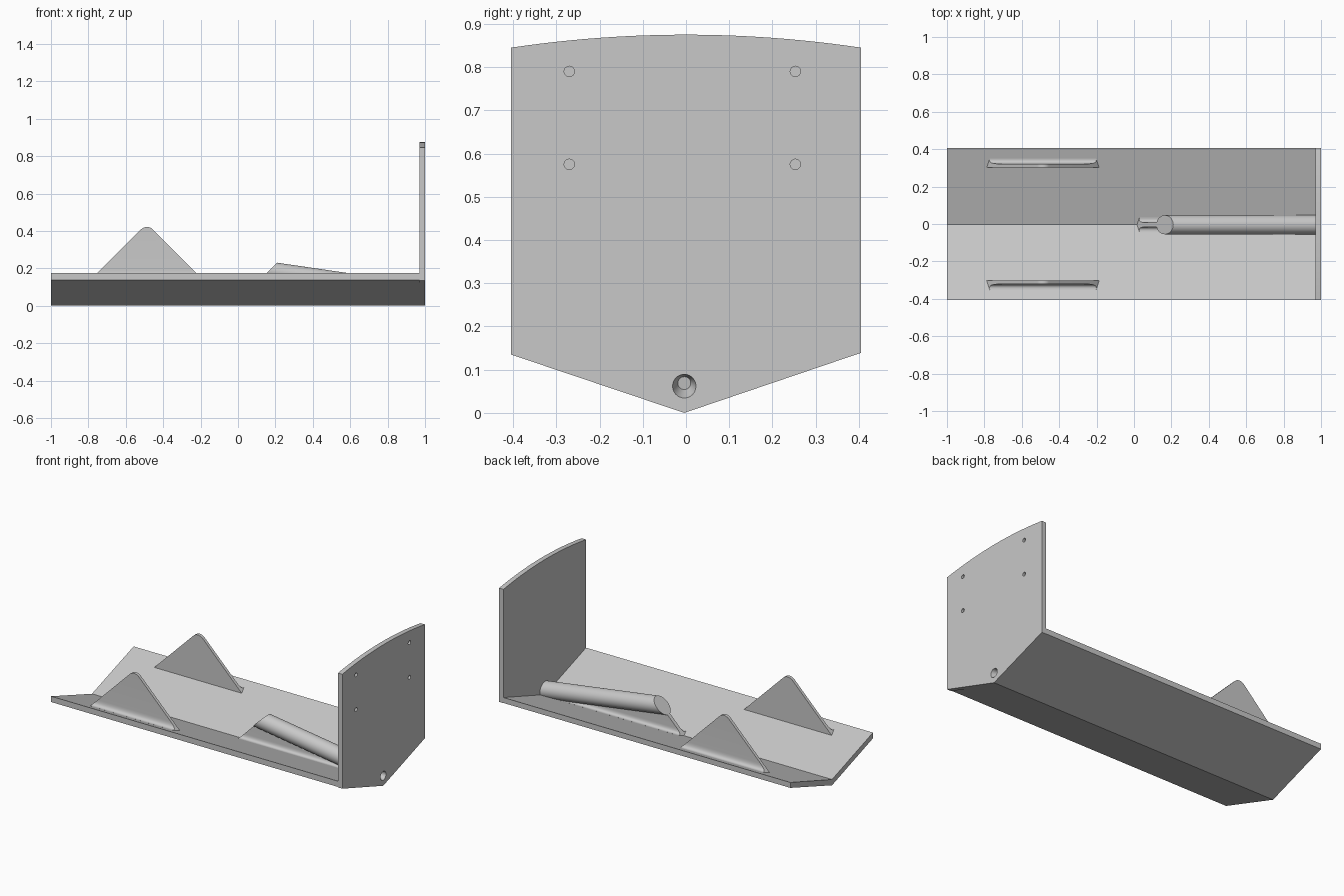
import bpy, bmesh, math
from mathutils import Vector

cube = bpy.data.objects.get("Cube")
if cube:
    bpy.data.objects.remove(cube)

grey = bpy.data.materials.new("light_grey")
grey.use_nodes = True
GREY = (0.58, 0.58, 0.58, 1)
grey.diffuse_color = GREY
grey.node_tree.nodes["Principled BSDF"].inputs["Base Color"].default_value = GREY

HALF, WALL, SLOPE, MID = 0.405, 0.036, 0.34, -0.004
TILT = 0.146                      # fall of the tube per unit of x
AXIS_END = Vector((1, MID, 0.063))


def floor_z(y):
    return WALL + SLOPE * abs(y)


def axis_at(x):
    return AXIS_END + Vector((x - 1, 0, (1 - x) * TILT))


def finish(name, bm):
    bmesh.ops.recalc_face_normals(bm, faces=bm.faces)
    mesh = bpy.data.meshes.new(name)
    bm.to_mesh(mesh)
    bm.free()
    mesh.materials.append(grey)
    ob = bpy.data.objects.new(name, mesh)
    bpy.context.collection.objects.link(ob)
    return ob


def prism(name, points, axis, lo, hi, cuts=()):
    """Extrude a 2D outline along x (points are y, z) or y (points are x, z)."""
    bm = bmesh.new()
    place = (lambda p: (lo, p[0], p[1])) if axis == "x" else (lambda p: (p[0], lo, p[1]))
    face = bm.faces.new([bm.verts.new(place(p)) for p in points])
    new = bmesh.ops.extrude_face_region(bm, geom=[face])["geom"]
    step = Vector((hi - lo, 0, 0)) if axis == "x" else Vector((0, hi - lo, 0))
    bmesh.ops.translate(bm, vec=step, verts=[g for g in new if isinstance(g, bmesh.types.BMVert)])
    trim(bm, cuts)
    return finish(name, bm)


def trim(bm, cuts):
    """Remove everything on the normal side of each plane and cap the opening."""
    for co, no in cuts:
        geom = bm.verts[:] + bm.edges[:] + bm.faces[:]
        res = bmesh.ops.bisect_plane(bm, geom=geom, plane_co=co, plane_no=no, clear_outer=True)
        edges = [g for g in res["geom_cut"] if isinstance(g, bmesh.types.BMEdge)]
        bmesh.ops.holes_fill(bm, edges=edges)


def rod(name, a, b, r1, r2, sides=48, cuts=()):
    bm = bmesh.new()
    d = b - a
    bmesh.ops.create_cone(bm, cap_ends=True, segments=sides, radius1=r1, radius2=r2, depth=d.length)
    bm.transform(d.to_track_quat("Z", "Y").to_matrix().to_4x4())
    bmesh.ops.translate(bm, vec=(a + b) / 2, verts=bm.verts)
    trim(bm, cuts)
    return finish(name, bm)


def boolean(ob, tool, operation):
    mod = ob.modifiers.new("cut", "BOOLEAN")
    mod.operation, mod.object, mod.solver = operation, tool, "EXACT"
    dg = bpy.context.evaluated_depsgraph_get()
    mesh = bpy.data.meshes.new_from_object(ob.evaluated_get(dg))
    ob.modifiers.clear()
    ob.data = mesh


def fillet(y0, y1, rise, n=8):
    """Curve from a vertical wall at y0 down to the sloping floor at y1."""
    a, b, c = (Vector(p) for p in ((y0, floor_z(y0) + rise), (y0, floor_z(y0)), (y1, floor_z(y1))))
    return [tuple(a * (1 - t) ** 2 + b * 2 * t * (1 - t) + c * t * t) for t in (i / n for i in range(n + 1))]


# V-shaped trough
trough = prism("trough", [(-HALF, 0.138), (MID, 0), (HALF, 0.14), (HALF, floor_z(HALF)),
                          (MID, WALL), (-HALF, floor_z(HALF))], "x", -1, 0.975)

# End plate with arched top
N = 24
ys = [HALF - 2 * HALF * i / N for i in range(N + 1)]
arch = [(y, 0.875 - 0.03 * (y / HALF) ** 2) for y in ys]
end_plate = prism("end_plate", [(-HALF, 0.135), (MID, 0), (HALF, 0.139)] + arch, "x", 0.97, 1)

# Sloping tube with a slanted mouth, and the rib below it
slant = (Vector((0.21, 0, 0.23)), Vector((-1, 0, 1)))
tube = rod("tube", axis_at(0), axis_at(0.985), 0.051, 0.051, cuts=[slant])
side = fillet(0.012, 0.042, 0.035)
foot = [(0.042, 0.035), (-0.042, 0.035)]
rib_outline = [(0.012, 0.3)] + side + foot + [(-y, z) for y, z in reversed(side)] + [(-0.012, 0.3)]
rib = prism("tube_rib", [(y + MID, z) for y, z in rib_outline], "x", 0, 0.9,
            [slant, (axis_at(0.5), Vector((TILT, 0, 1)))])

# Recesses in the end plate
cutters = [rod("countersink", axis_at(1.01), axis_at(0.96), 0.03, 0.015)]
for y in (-0.27, 0.253):
    for z in (0.79, 0.575):
        cutters.append(rod("pin_hole", Vector((1.02, y, z)), Vector((0.985, y, z)), 0.012, 0.012, 24))
for c in cutters:
    boolean(end_plate, c, "DIFFERENCE")
boolean(tube, cutters[0], "DIFFERENCE")

# Pair of rounded triangular fins, flared on the outer side
cx, cz, r = -0.487, 0.376, 0.045
top = [(cx + r * math.cos(math.radians(a)), cz + r * math.sin(math.radians(a)))
       for a in range(45, 136, 9)]
peak = cz + r * math.sqrt(2)
triangle = [(cx - peak + 0.1, 0.1), (cx + peak - 0.1, 0.1)] + top
section = [(0.303, 0.5), (0.322, 0.5)] + fillet(0.322, 0.353, 0.045) + [(0.353, 0.13), (0.303, 0.125)]
fins = []
for name, s in (("back_fin", 1), ("front_fin", -1)):
    fin = prism(name, triangle, "y", s * 0.25, s * 0.4)
    tool = prism("fin_section", [(s * y, z) for y, z in section], "x", -0.95, 0)
    boolean(fin, tool, "INTERSECT")
    cutters.append(tool)
    fins.append(fin)

for c in cutters:
    bpy.data.objects.remove(c)

# Smooth the curved faces and keep the edges crisp
bpy.ops.object.select_all(action="DESELECT")
for ob in [trough, end_plate, tube, rib] + fins:
    ob.select_set(True)
    bpy.context.view_layer.objects.active = ob
bpy.ops.object.shade_smooth_by_angle(angle=math.radians(30))
